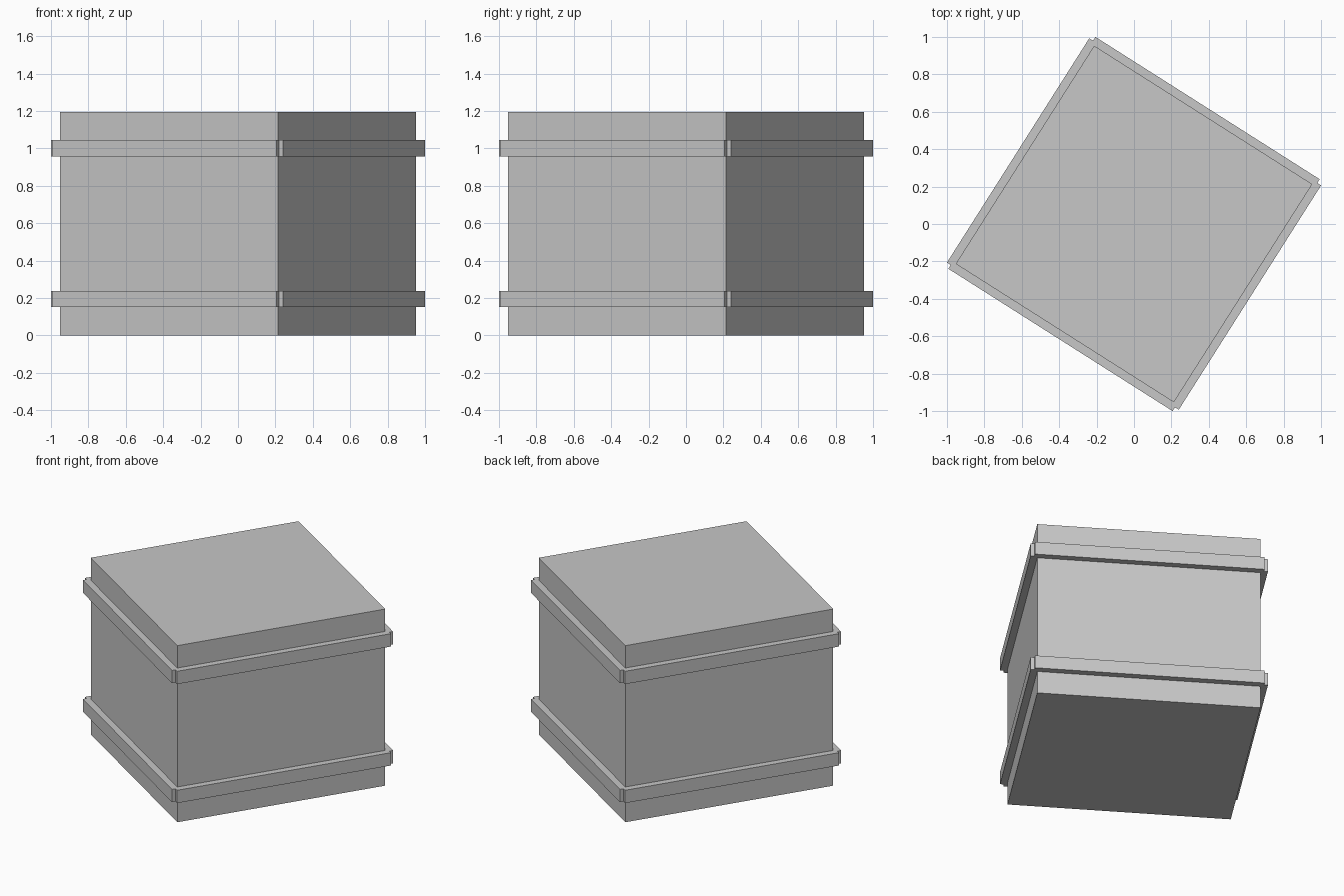
import bpy
from math import radians
from mathutils import Matrix

default = bpy.data.objects.get("Cube")
if default:
    bpy.data.objects.remove(default, do_unlink=True)

grey = bpy.data.materials.new("plain grey")
grey.use_nodes = True
colour = (0.57, 0.57, 0.57, 1)
grey.diffuse_color = colour
for node in grey.node_tree.nodes:
    if node.type == "BSDF_PRINCIPLED":
        node.inputs["Base Color"].default_value = colour

TURN = radians(-32.4)   # the whole crate is turned about z
SIDE = 1.381
HEIGHT = 1.195
OFFSET = 0.71           # strip centre line, also half the strip length
THICK = 0.048
STRIP_HEIGHT = 0.087


def box(name, size, centre, angle):
    """Box placed in the crate's own axes, then turned about z."""
    bpy.ops.mesh.primitive_cube_add(size=1)
    obj = bpy.context.object
    obj.name = name
    turn = Matrix.Rotation(angle, 4, "Z")
    obj.data.transform(turn @ Matrix.Translation(centre) @ Matrix.Diagonal((*size, 1)))
    obj.data.materials.append(grey)
    return obj


# Crate body
box("crate_body", (SIDE, SIDE, HEIGHT), (0, 0, HEIGHT / 2), TURN)

# Two rows of strips, one strip per side
for level, z in (("lower", 0.195), ("upper", 1.0)):
    for i, side in enumerate(("front", "right", "back", "left")):
        box(f"{level}_{side}_strip", (2 * OFFSET, THICK, STRIP_HEIGHT),
            (0, -OFFSET, z), TURN - i * radians(90))
